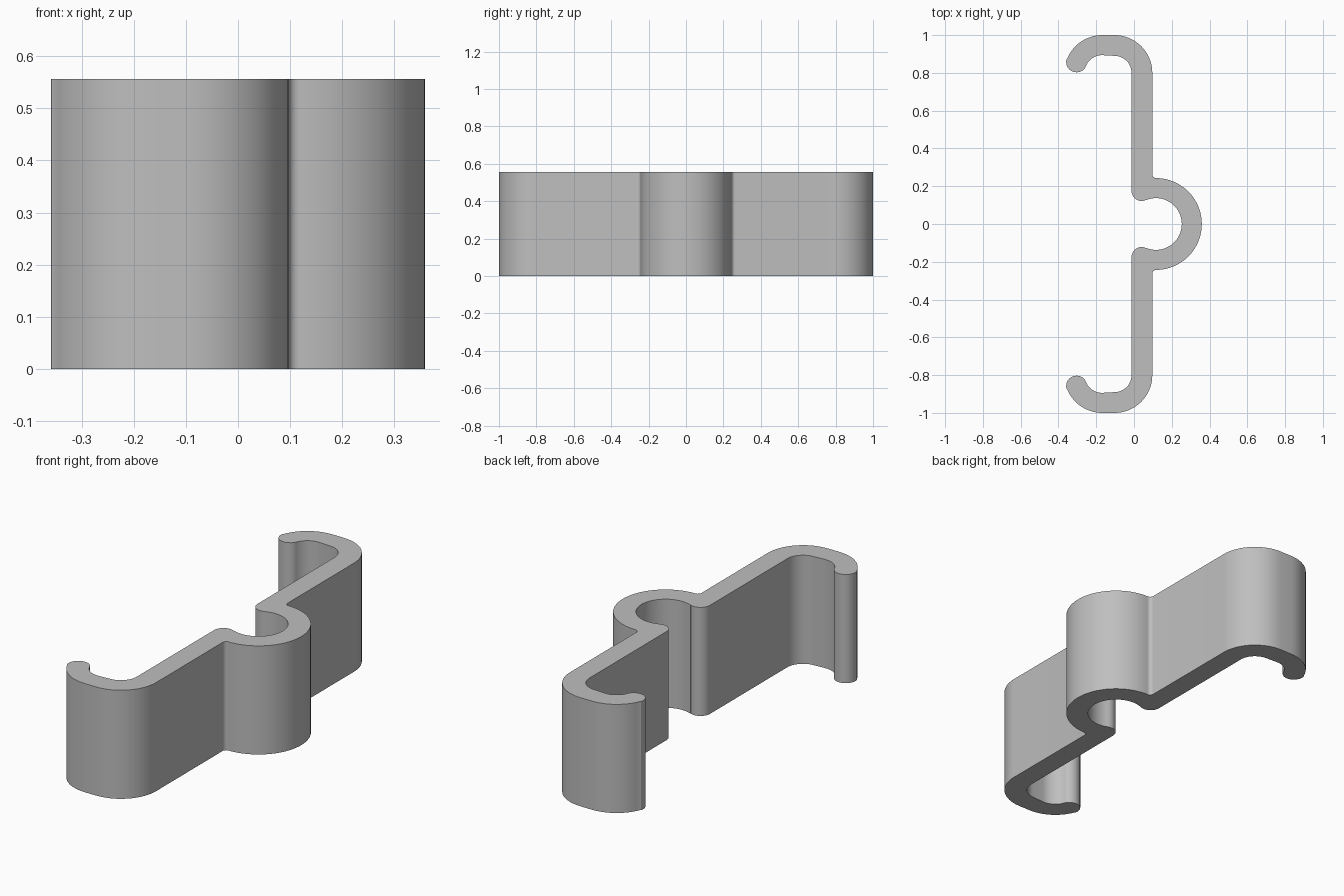
import bpy, bmesh
from math import radians, cos, sin

HEIGHT = 0.556

cube = bpy.data.objects.get("Cube")
if cube:
    bpy.data.objects.remove(cube)


def arc(cx, cy, r, start, end, steps):
    """Points along a circular arc, angles in degrees."""
    angles = [radians(start + (end - start) * i / steps) for i in range(steps + 1)]
    return [(cx + r * cos(a), cy + r * sin(a)) for a in angles]


# Half of the clip outline, from the outside of the central loop to its inside
half = (
    arc(0.116, 0, 0.243, 0, 90, 20)              # loop outside
    + arc(0.117, 0.263, 0.02, 270, 180, 6)       # small fillet into the wall
    + arc(-0.103, 0.8, 0.2, 0, 90, 16)           # outer corner
    + arc(-0.168, 0.8, 0.2, 90, 157, 12)         # hook outside
    + arc(-0.304, 0.858, 0.055, 164, 330, 14)    # rounded hook tip
    + arc(-0.168, 0.8, 0.094, 157, 90, 10)       # hook inside
    + arc(-0.103, 0.8, 0.09, 90, 0, 12)          # inner corner
    + arc(0.04, 0.175, 0.053, 180, 293.5, 12)    # rounded lip of the loop
    + arc(0.116, 0, 0.137, 113.5, 0, 20)         # loop inside
)
# Mirror across y = 0, without repeating the two points on the axis
outline = half + [(x, -y) for x, y in reversed(half[1:-1])]

# Extrude the outline upward
bm = bmesh.new()
base = bm.faces.new([bm.verts.new((x, y, 0)) for x, y in outline])
top = bmesh.ops.extrude_face_region(bm, geom=[base], use_keep_orig=True)
bmesh.ops.translate(bm, vec=(0, 0, HEIGHT),
                    verts=[v for v in top["geom"] if isinstance(v, bmesh.types.BMVert)])
bmesh.ops.recalc_face_normals(bm, faces=bm.faces)
mesh = bpy.data.meshes.new("spring_clip")
bm.to_mesh(mesh)
bm.free()

clip = bpy.data.objects.new("spring_clip", mesh)
bpy.context.collection.objects.link(clip)

# Plain grey finish
grey = bpy.data.materials.new("plain_grey")
grey.use_nodes = True
colour = (0.52, 0.52, 0.52, 1)
grey.diffuse_color = colour
grey.node_tree.nodes["Principled BSDF"].inputs["Base Color"].default_value = colour
mesh.materials.append(grey)

# Smooth curved walls with crisp rims
bpy.ops.object.select_all(action="DESELECT")
clip.select_set(True)
bpy.context.view_layer.objects.active = clip
bpy.ops.object.shade_smooth_by_angle(angle=radians(30))
